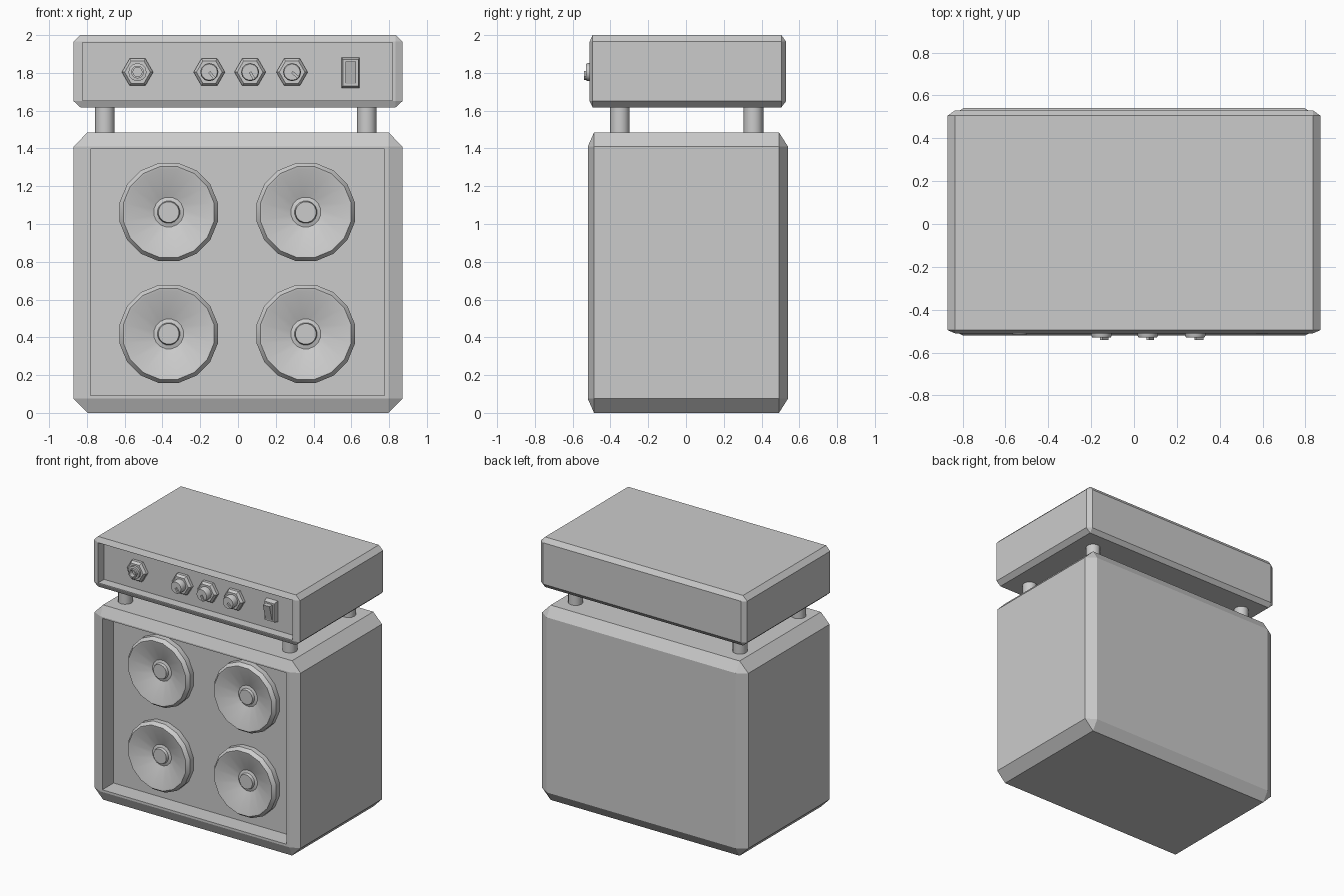
import bpy, bmesh
from math import cos, sin, pi, radians
from mathutils import Matrix

if "Cube" in bpy.data.objects:
    bpy.data.objects.remove(bpy.data.objects["Cube"])


def finish(name, bm, smooth=None):
    bmesh.ops.recalc_face_normals(bm, faces=bm.faces)
    me = bpy.data.meshes.new(name)
    bm.to_mesh(me)
    bm.free()
    if smooth:
        me.polygons.foreach_set("use_smooth", [True] * len(me.polygons))
        me.set_sharp_from_angle(angle=radians(smooth))
    ob = bpy.data.objects.new(name, me)
    bpy.context.collection.objects.link(ob)
    return ob


def case(name, outer, inner, opening, floor_y):
    """Chamfered box (hull of its six faces) with a recessed front."""
    bm = bmesh.new()
    for axis in range(3):
        lims = [inner[i] if i != axis else outer[i] for i in range(3)]
        for x in lims[0]:
            for y in lims[1]:
                for z in lims[2]:
                    bm.verts.new((x, y, z))
    bmesh.ops.convex_hull(bm, input=bm.verts)
    bmesh.ops.dissolve_limit(bm, angle_limit=0.01, verts=bm.verts, edges=bm.edges)
    front = min(bm.faces, key=lambda f: f.calc_center_median().y)
    bmesh.ops.inset_region(bm, faces=[front], thickness=0.005)
    (x0, x1), (z0, z1) = opening
    mid = front.calc_center_median()
    for v in front.verts:
        v.co.x = x0 if v.co.x < mid.x else x1
        v.co.z = z0 if v.co.z < mid.z else z1
    # Inner faces of the recess
    front = bmesh.ops.extrude_discrete_faces(bm, faces=[front])["faces"][0]
    for v in front.verts:
        v.co.y = floor_y
    return finish(name, bm)


def lathe(name, centre, profile, sides, phase=0.0, smooth=None):
    """Revolve (radius, y) points about an axis along y."""
    cx, cz = centre
    bm = bmesh.new()
    rings = [[bm.verts.new((cx + r * cos(phase + 2 * pi * i / sides), y,
                            cz + r * sin(phase + 2 * pi * i / sides)))
              for i in range(sides)] for r, y in profile]
    for a, b in zip(rings, rings[1:]):
        for i in range(sides):
            j = (i + 1) % sides
            bm.faces.new((a[i], a[j], b[j], b[i]))
    bm.faces.new(rings[0])
    bm.faces.new(rings[-1])
    return finish(name, bm, smooth)


def prism(name, x, z, w, h, y_back, y_top, y_bottom, taper=1.0, turn=0.0):
    """Block on the panel whose front may be tapered or sloped."""
    bm = bmesh.new()
    bmesh.ops.create_cube(bm, size=1)
    for v in bm.verts:
        front = v.co.y < 0
        k = taper if front else 1
        y = (y_top if v.co.z > 0 else y_bottom) if front else y_back
        v.co = (v.co.x * w * k, y, v.co.z * h * k)
    bm.transform(Matrix.Translation((x, 0, z)) @ Matrix.Rotation(turn, 4, 'Y'))
    return finish(name, bm)


# Speaker cabinet and amplifier head
BAFFLE, PANEL = -0.385, -0.44
case("speaker_cabinet", [(-.87, .87), (-.52, .54), (0, 1.485)],
     [(-.797, .797), (-.487, .492), (.075, 1.41)],
     [(-.78, .775), (.092, 1.398)], BAFFLE)
case("amp_head", [(-.87, .87), (-.51, .53), (1.618, 2.0)],
     [(-.835, .835), (-.495, .505), (1.65, 1.965)],
     [(-.822, .818), (1.655, 1.96)], PANEL)

# Four speakers
for x in (-.367, .359):
    for z in (.418, 1.063):
        lathe("speaker", (x, z),
              [(.265, BAFFLE + .005), (.265, -.425), (.245, -.452), (.232, -.45),
               (.08, -.392), (.06, -.398), (.055, -.418)], 16, pi / 16, 30)

# Posts between cabinet and head
for x in (-.705, .682):
    for y in (-.35, .357):
        bm = bmesh.new()
        bmesh.ops.create_cone(bm, cap_ends=True, segments=12, radius1=.052,
                              radius2=.052, depth=.16,
                              matrix=Matrix.Translation((x, y, 1.552)))
        finish("post", bm, 40)

# Control knobs with hexagonal bases and pointers
Z = 1.804
for x, ang in ((-.152, 50), (.064, 60), (.286, 40)):
    lathe("knob_base", (x, Z), [(.083, PANEL + .005), (.083, -.462), (.068, -.48)], 6)
    lathe("knob", (x, Z), [(.048, -.475), (.048, -.52), (.043, -.53)], 12, 0, 40)
    a = radians(ang)
    prism("knob_pointer", x + .022 * cos(a), Z - .022 * sin(a), .045, .014,
          -.525, -.54, -.54, 1, a)

# Input jack
lathe("jack_nut", (-.532, Z), [(.083, PANEL + .005), (.083, -.462), (.068, -.48)], 6)
lathe("jack_socket", (-.532, Z),
      [(.048, -.475), (.048, -.498), (.034, -.5), (.034, -.515), (.024, -.515),
       (.024, -.46)], 12, 0, 40)

# Power switch
prism("switch_frame", .596, Z - .003, .097, .165, PANEL + .005, -.475, -.475, .85)
prism("switch_rocker", .596, Z - .003, .056, .118, -.46, -.512, -.482)
